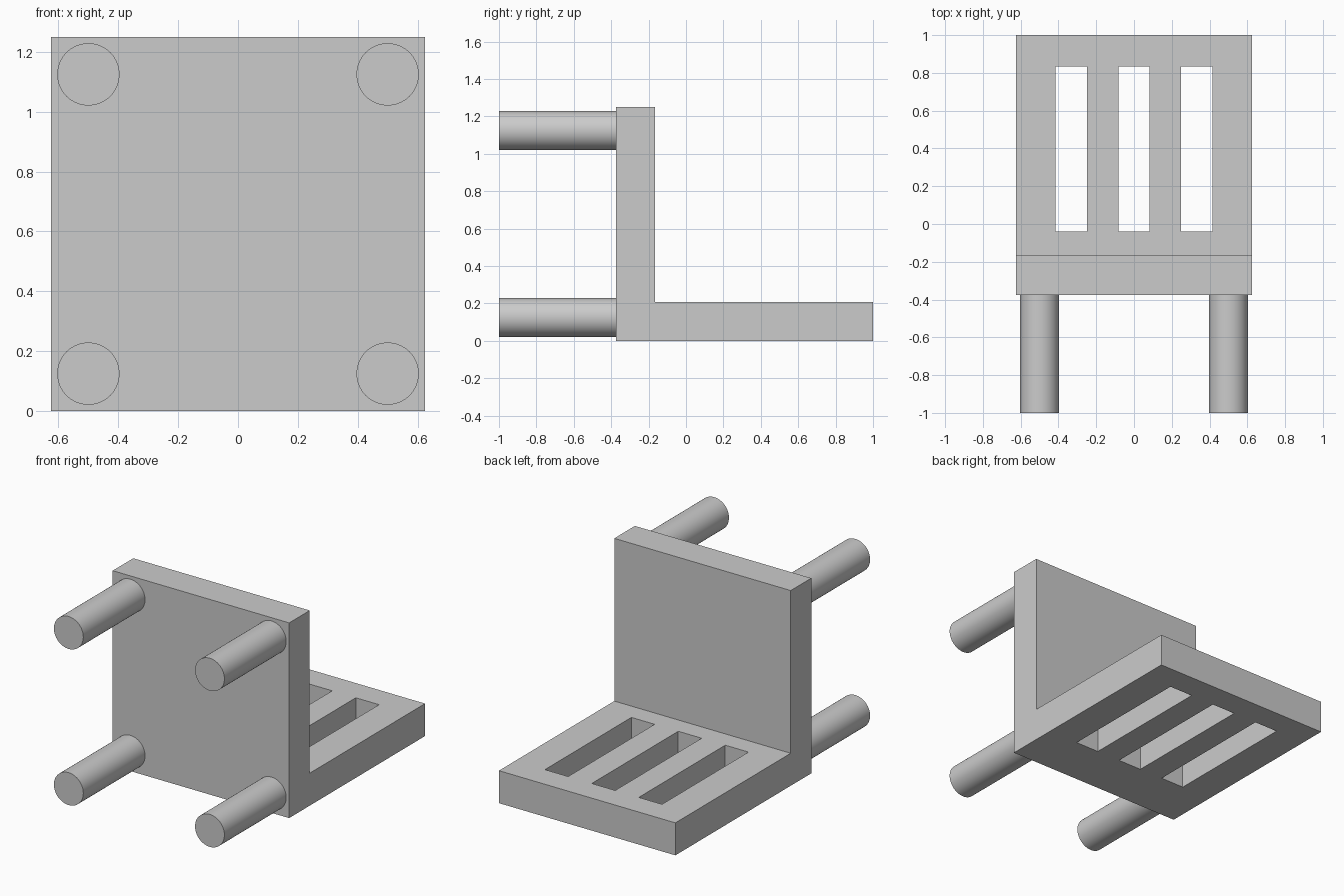
import bpy
import bmesh
from math import radians
from mathutils import Matrix

cube = bpy.data.objects.get("Cube")
if cube:
    bpy.data.objects.remove(cube, do_unlink=True)

grey = bpy.data.materials.new("plain grey")
grey.use_nodes = True
colour = (0.6, 0.6, 0.6, 1)
grey.diffuse_color = colour
grey.node_tree.nodes["Principled BSDF"].inputs["Base Color"].default_value = colour

THICK = 0.208
HEIGHT = 1.25
SEAT_FRONT = -0.375


def add_object(name, bm):
    bmesh.ops.recalc_face_normals(bm, faces=bm.faces)
    mesh = bpy.data.meshes.new(name)
    bm.to_mesh(mesh)
    bm.free()
    mesh.materials.append(grey)
    obj = bpy.data.objects.new(name, mesh)
    bpy.context.collection.objects.link(obj)
    return obj


def extrude_up(bm, faces, dz):
    """Extrude faces as one region and return the raised faces."""
    new = bmesh.ops.extrude_face_region(bm, geom=faces)["geom"]
    verts = [g for g in new if isinstance(g, bmesh.types.BMVert)]
    bmesh.ops.translate(bm, verts=verts, vec=(0, 0, dz))
    return [g for g in new if isinstance(g, bmesh.types.BMFace)]


# Slotted backrest lying flat, with the seat board rising from one end
xs = [-0.625, -0.415, -0.25, -0.083, 0.083, 0.25, 0.415, 0.625]
ys = [SEAT_FRONT, SEAT_FRONT + THICK, -0.04, 0.835, 1.0]
bm = bmesh.new()
grid = [[bm.verts.new((x, y, 0)) for x in xs] for y in ys]
for j in range(len(ys) - 1):
    for i in range(len(xs) - 1):
        slot = j == 2 and i % 2 == 1
        if not slot:
            bm.faces.new((grid[j][i], grid[j][i + 1],
                          grid[j + 1][i + 1], grid[j + 1][i]))
floor = bm.faces[:]
tops = extrude_up(bm, floor, THICK)
# Restore the underside if the extrusion consumed it
if not any(f.calc_center_median().z < 0.001 for f in bm.faces):
    bm.verts.ensure_lookup_table()
    at = {(round(v.co.x, 3), round(v.co.y, 3)): v
          for v in bm.verts if v.co.z < 0.001}
    for f in tops:
        bm.faces.new([at[round(v.co.x, 3), round(v.co.y, 3)] for v in f.verts])
seat_tops = [f for f in tops if f.calc_center_median().y < ys[1]]
extrude_up(bm, seat_tops, HEIGHT - THICK)
bmesh.ops.delete(bm, geom=[f for f in seat_tops if f.is_valid], context='FACES_ONLY')
add_object("seat_and_backrest", bm)

# Four round legs pointing forward
LEG_END = -1.0
leg_back = SEAT_FRONT + 0.02
for side, x in (("right", -0.5), ("left", 0.5)):
    for level, z in (("lower", 0.125), ("upper", 1.125)):
        bm = bmesh.new()
        matrix = (Matrix.Translation((x, (LEG_END + leg_back) / 2, z))
                  @ Matrix.Rotation(radians(90), 4, 'X'))
        bmesh.ops.create_cone(bm, cap_ends=True, segments=64,
                              radius1=0.104, radius2=0.104,
                              depth=leg_back - LEG_END, matrix=matrix)
        leg = add_object(f"{level}_{side}_leg", bm)
        bpy.ops.object.select_all(action='DESELECT')
        leg.select_set(True)
        bpy.context.view_layer.objects.active = leg
        bpy.ops.object.shade_smooth_by_angle(angle=radians(30))
